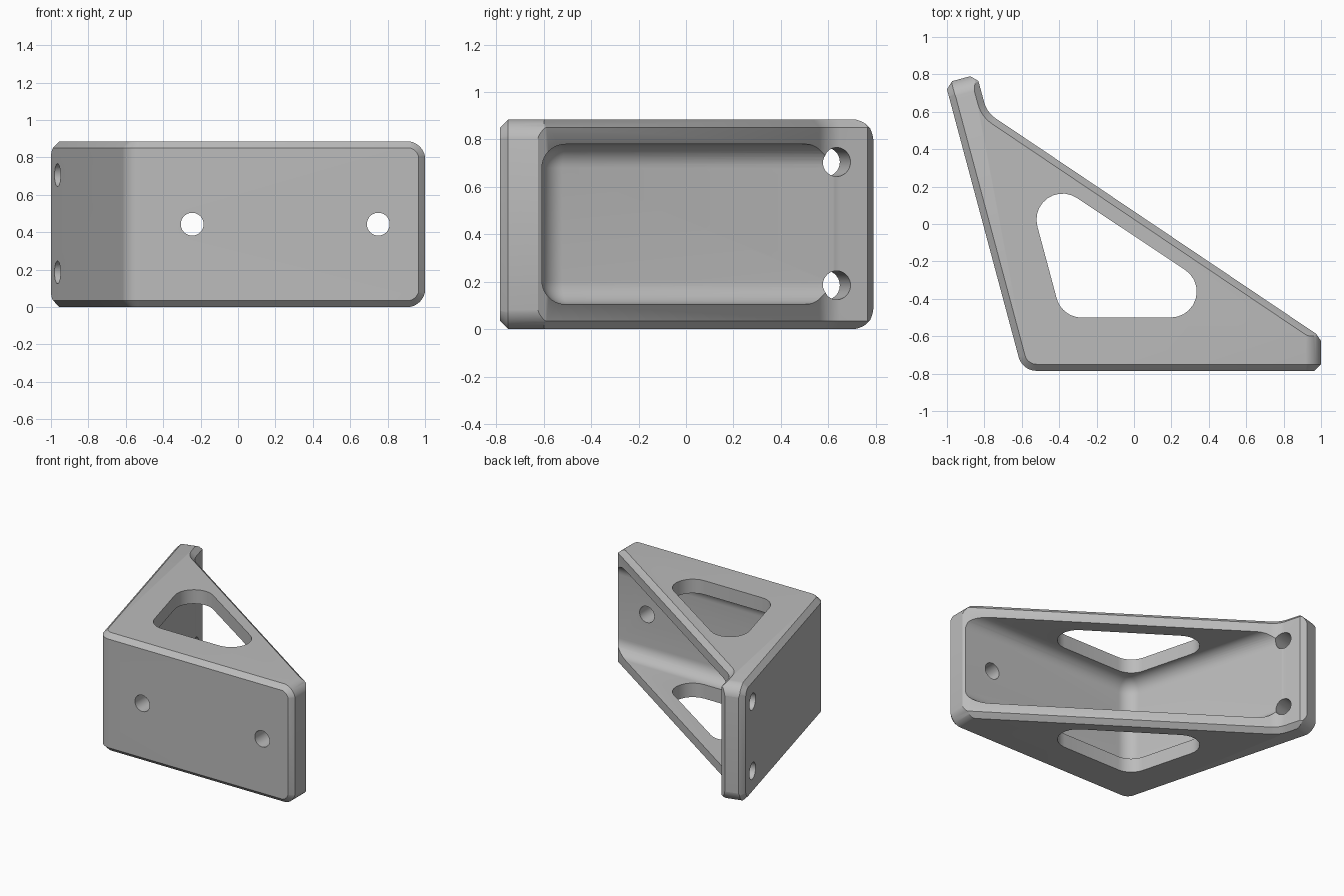
import bpy, bmesh
from math import sin, cos, tan, radians, pi
from mathutils import Vector, Matrix

if "Cube" in bpy.data.objects:
    bpy.data.objects.remove(bpy.data.objects["Cube"])

HEIGHT = 0.885
CHAMFER = 0.035
WALL = 0.175
SLOPE = radians(15)
ALONG = Vector((-sin(SLOPE), cos(SLOPE), 0))    # direction up the slanted plate
INWARD = Vector((cos(SLOPE), sin(SLOPE), 0))    # through the slanted plate
UP = Vector((0, 0, 1))
CORNER = Vector((-0.597, -0.785, 0))            # where the two plates meet


def outline(corners, inset):
    """Inset a counter-clockwise polygon of (x, y, radius) and round its corners."""
    pts = [Vector(c[:2]) for c in corners]
    out = []
    for i, p in enumerate(pts):
        a = (p - pts[i - 1]).normalized()
        b = (pts[(i + 1) % len(pts)] - p).normalized()
        na, nb = Vector((-a.y, a.x)), Vector((-b.y, b.x))
        q = p + (na + nb) * inset / (1 + na.dot(nb))
        r = corners[i][2]
        if r == 0:
            out.append(q)
            continue
        side = 1 if a.x * b.y - a.y * b.x > 0 else -1
        r -= side * inset
        turn = a.angle(b)
        start = q - a * r * tan(turn / 2)
        centre = start + na * side * r
        for k in range(11):
            arm = (start - centre).copy()
            arm.rotate(Matrix.Rotation(side * turn * k / 10, 2))
            out.append(centre + arm)
    return out


def loft(name, corners, levels, origin=Vector(), u=Vector((1, 0, 0)),
         v=Vector((0, 1, 0)), w=UP):
    """Skin rounded outlines stacked at (height, inset) levels."""
    bm = bmesh.new()
    rings = [[bm.verts.new(origin + u * p.x + v * p.y + w * h)
              for p in outline(corners, inset)] for h, inset in levels]
    n = len(rings[0])
    for lo, hi in zip(rings, rings[1:]):
        for i in range(n):
            j = (i + 1) % n
            bm.faces.new((lo[i], lo[j], hi[j], hi[i]))
    bm.faces.new(rings[0][::-1])
    bm.faces.new(rings[-1])
    bmesh.ops.recalc_face_normals(bm, faces=bm.faces)
    mesh = bpy.data.meshes.new(name)
    bm.to_mesh(mesh)
    bm.free()
    ob = bpy.data.objects.new(name, mesh)
    bpy.context.collection.objects.link(ob)
    return ob


def combine(target, tool, operation):
    mod = target.modifiers.new(tool.name, 'BOOLEAN')
    mod.operation, mod.object, mod.solver = operation, tool, 'EXACT'
    bpy.context.view_layer.objects.active = target
    bpy.ops.object.modifier_apply(modifier=mod.name)
    bpy.data.objects.remove(tool)


def drill(target, centre, axis, radius=0.061):
    bm = bmesh.new()
    turn = axis.to_track_quat('Z', 'Y').to_matrix().to_4x4()
    bmesh.ops.create_cone(bm, cap_ends=True, segments=40, radius1=radius, radius2=radius,
                          depth=0.7, matrix=Matrix.Translation(centre) @ turn)
    mesh = bpy.data.meshes.new("drill")
    bm.to_mesh(mesh)
    bm.free()
    tool = bpy.data.objects.new("drill", mesh)
    bpy.context.collection.objects.link(tool)
    combine(target, tool, 'DIFFERENCE')


# Solid wedge with chamfered top and bottom edges
plan = [(CORNER.x, CORNER.y, 0.1), (0.965, -0.785, 0), (1, -0.75, 0), (1, -0.625, 0),
        (0.975, -0.588, 0), (-0.786, 0.596, 0.15), (-0.832, 0.765, 0),
        (-0.875, 0.79, 0), (-0.972, 0.764, 0), (-1, 0.72, 0)]
bracket = loft("angle_bracket", plan, [(0, CHAMFER), (CHAMFER, 0),
                                       (HEIGHT - CHAMFER, 0), (HEIGHT, CHAMFER)])

# Rounded, chamfered free ends of both plates
GAP = 0.0015


def plate_limit(name, reach, origin, u, w):
    top = HEIGHT + GAP
    rect = [(-4, -GAP, 0), (reach + GAP, -GAP, 0.1), (reach + GAP, top, 0.1), (-4, top, 0)]
    return loft(name, rect, [(-GAP, CHAMFER), (CHAMFER - GAP, 0), (4, 0)], origin, u, UP, w)


front = plate_limit("front_limit", 1, Vector((0, CORNER.y, 0)),
                    Vector((1, 0, 0)), Vector((0, 1, 0)))
combine(bracket, front, 'INTERSECT')
side = plate_limit("side_limit", 1.593, CORNER, ALONG, INWARD)
combine(bracket, side, 'INTERSECT')

# Hollow between the plates, with filleted floor and ceiling
FILLET, LOW, HIGH = 0.1, 0.105, 0.78
steps = [k * pi / 20 for k in range(11)]
curve = [(FILLET * (1 - cos(t)), FILLET * (1 - sin(t))) for t in steps]
levels = [(LOW + h, i) for h, i in curve] + [(HIGH - h, i) for h, i in reversed(curve)]
hollow = [(-0.461, -0.608, 0.115), (2, -0.608, 0), (2, 1.5, 0), (-1.026, 1.5, 0)]
combine(bracket, loft("hollow", hollow, levels), 'DIFFERENCE')

# Rounded triangular windows through both webs
window = [(-0.386, -0.5, 0.139), (0.657, -0.5, 0.139), (-0.612, 0.343, 0.139)]
combine(bracket, loft("window", window, [(-0.2, 0), (HEIGHT + 0.2, 0)]), 'DIFFERENCE')

# Screw holes
for x in (-0.245, 0.75):
    drill(bracket, Vector((x, -0.785, HEIGHT / 2)), Vector((0, 1, 0)))
for z in (0.185, 0.705):
    drill(bracket, Vector((-0.965, 0.59, z)), INWARD)

# Single grey finish
grey = bpy.data.materials.new("plain_grey")
grey.use_nodes = True
colour = (0.5, 0.5, 0.5, 1)
grey.diffuse_color = colour
grey.node_tree.nodes["Principled BSDF"].inputs["Base Color"].default_value = colour
bracket.data.materials.clear()
bracket.data.materials.append(grey)

bpy.ops.object.select_all(action='DESELECT')
bracket.select_set(True)
bpy.context.view_layer.objects.active = bracket
bpy.ops.object.shade_smooth_by_angle(angle=radians(25))
